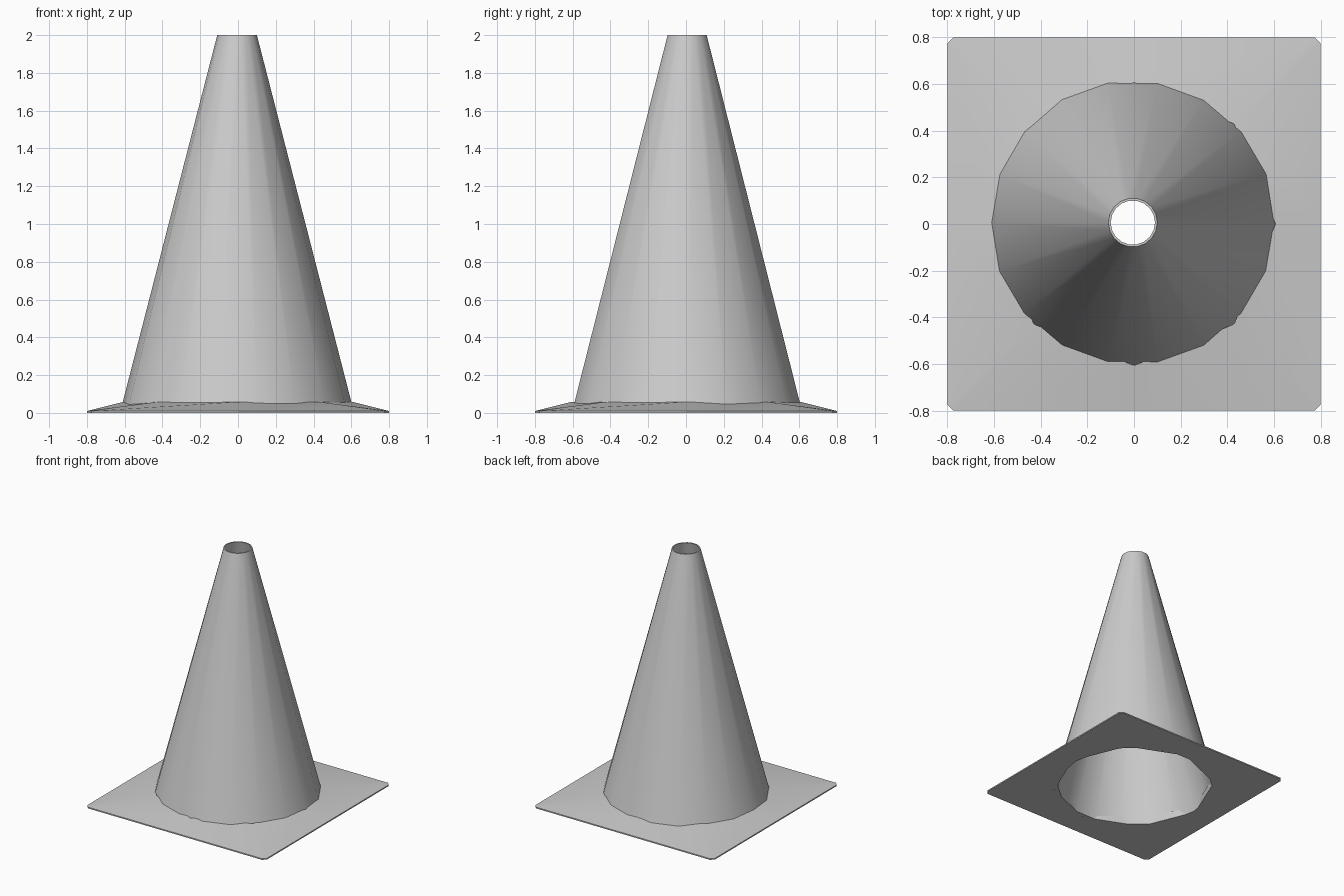
import bpy, bmesh
from math import cos, sin, tau

if "Cube" in bpy.data.objects:
    bpy.data.objects.remove(bpy.data.objects["Cube"])


def finish(name, bm, location=(0, 0, 0)):
    bmesh.ops.recalc_face_normals(bm, faces=bm.faces)
    mesh = bpy.data.meshes.new(name)
    bm.to_mesh(mesh)
    bm.free()
    obj = bpy.data.objects.new(name, mesh)
    obj.location = location
    bpy.context.collection.objects.link(obj)
    bpy.ops.object.select_all(action='DESELECT')
    obj.select_set(True)
    bpy.context.view_layer.objects.active = obj
    bpy.ops.object.shade_smooth_by_angle(angle=0.6)
    return obj


def ring(bm, r, z, n):
    return [bm.verts.new((r * cos(tau * i / n), r * sin(tau * i / n), z)) for i in range(n)]


def bridge(bm, a, b):
    n = len(a)
    for i in range(n):
        j = (i + 1) % n
        bm.faces.new((a[i], a[j], b[j], b[i]))


# Hollow cone: closed wall profile, thicker at the bottom, open at both ends
bm = bmesh.new()
profile = [(0.62, 0), (0.105, 2), (0.095, 2), (0.585, 0)]
loops = [ring(bm, r, z, 18) for r, z in profile]
for k in range(4):
    bridge(bm, loops[k], loops[(k + 1) % 4])
finish("cone_body", bm, (-0.005, 0.006, 0))

# Square foot with clipped corners, sloping up to an eight-sided hole
bm = bmesh.new()
S, C = 0.8, 0.775


def outline(z):
    pts = []
    x, y = 1, 0
    for _ in range(4):
        # side middle, then the two points of the clipped corner
        for a, b in ((S, 0), (S, C), (C, S)):
            pts.append(bm.verts.new((a * x - b * y, a * y + b * x, z)))
        x, y = -y, x
    return pts


def sheet(outer, inner):
    for q in range(4):
        mid, c1, c2, nxt = (outer[(3 * q + k) % 12] for k in range(4))
        a, d, b = (inner[(2 * q + k) % 8] for k in range(3))
        bm.faces.new((mid, c1, d, a))
        bm.faces.new((c1, c2, d))
        bm.faces.new((c2, nxt, b, d))


low_out, top_out = outline(0), outline(0.01)
low_in, top_in = ring(bm, 0.607, 0, 8), ring(bm, 0.607, 0.058, 8)
sheet(low_out, low_in)
sheet(top_out, top_in)
bridge(bm, low_out, top_out)
bridge(bm, low_in, top_in)
finish("base_plate", bm)
